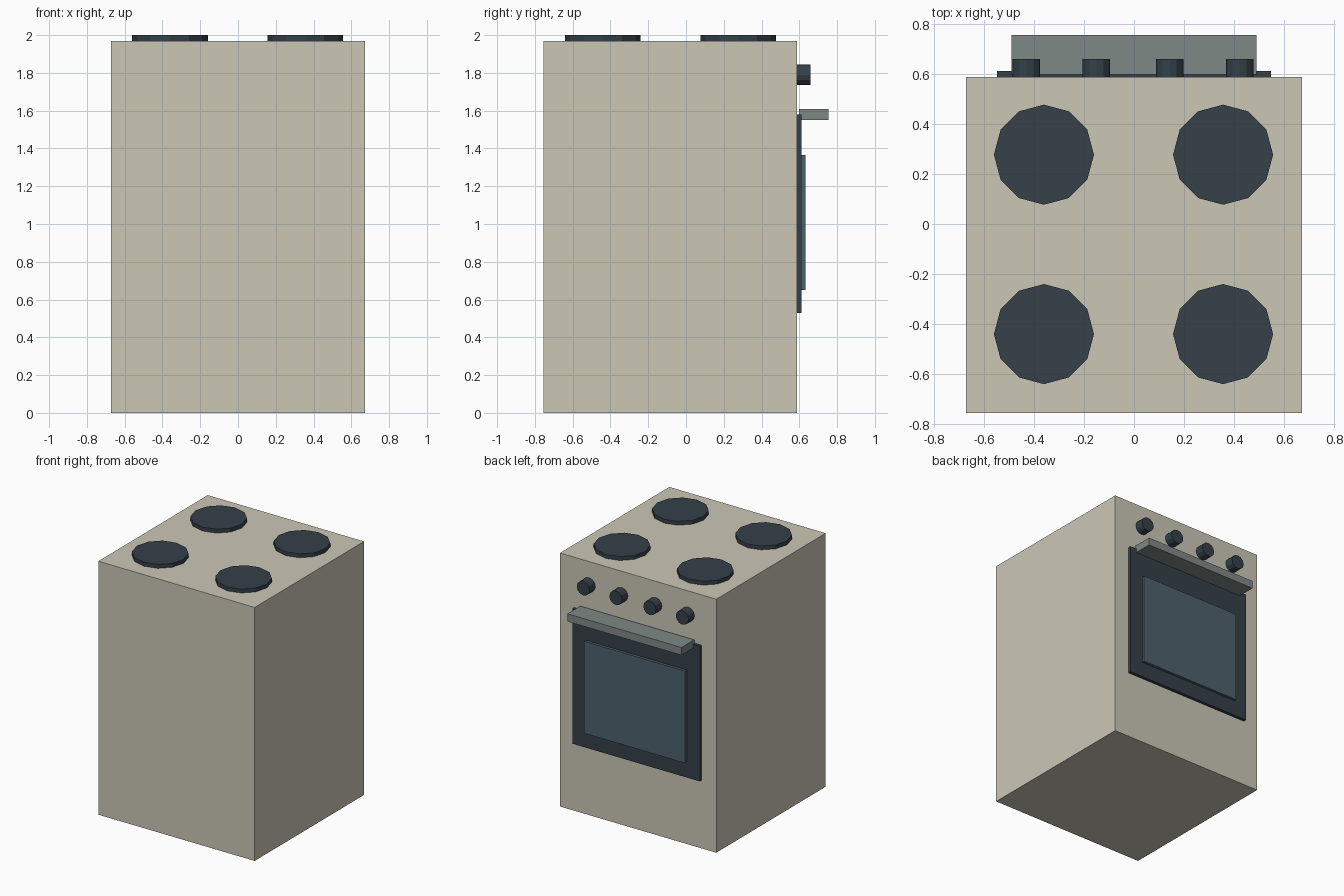
import bpy
from math import pi

if "Cube" in bpy.data.objects:
    bpy.data.objects.remove(bpy.data.objects["Cube"])


def material(name, color):
    m = bpy.data.materials.new(name)
    m.diffuse_color = (*color, 1)
    m.use_nodes = True
    m.node_tree.nodes["Principled BSDF"].inputs["Base Color"].default_value = m.diffuse_color
    return m


BEIGE = material("enamel", (0.60, 0.57, 0.47))
DARK = material("dark_metal", (0.035, 0.052, 0.066))
GLASS = material("oven_glass", (0.075, 0.12, 0.15))
STEEL = material("steel", (0.21, 0.25, 0.24))


def box(name, lo, hi, mat):
    bpy.ops.mesh.primitive_cube_add(
        size=1, location=[(a + b) / 2 for a, b in zip(lo, hi)])
    ob = bpy.context.object
    ob.name = name
    ob.scale = [b - a for a, b in zip(lo, hi)]
    bpy.ops.object.transform_apply(location=False, rotation=False, scale=True)
    ob.data.materials.append(mat)


def disc(name, radius, depth, loc, rot, mat):
    bpy.ops.mesh.primitive_cylinder_add(
        vertices=12, radius=radius, depth=depth, location=loc, rotation=rot)
    ob = bpy.context.object
    ob.name = name
    ob.data.materials.append(mat)


BACK = 0.588  # plane carrying the door and knobs

# Cabinet
box("body", (-0.672, -0.755, 0), (0.672, BACK, 1.97), BEIGE)

# Oven door, raised window and handle bar
box("oven_door", (-0.547, BACK - 0.01, 0.53), (0.547, 0.612, 1.58), DARK)
box("oven_window", (-0.435, 0.60, 0.65), (0.435, 0.633, 1.365), GLASS)
box("door_handle", (-0.49, 0.598, 1.55), (0.49, 0.755, 1.61), STEEL)

# Four hot plates
for x in (-0.36, 0.356):
    for y in (-0.44, 0.277):
        disc("hot_plate", 0.2, 0.04, (x, y, 1.98), (0, 0, 0), DARK)

# Control knobs
for x in (-0.43, -0.15, 0.142, 0.422):
    disc("control_knob", 0.055, 0.08, (x, 0.62, 1.79), (pi / 2, 0, 0), DARK)
